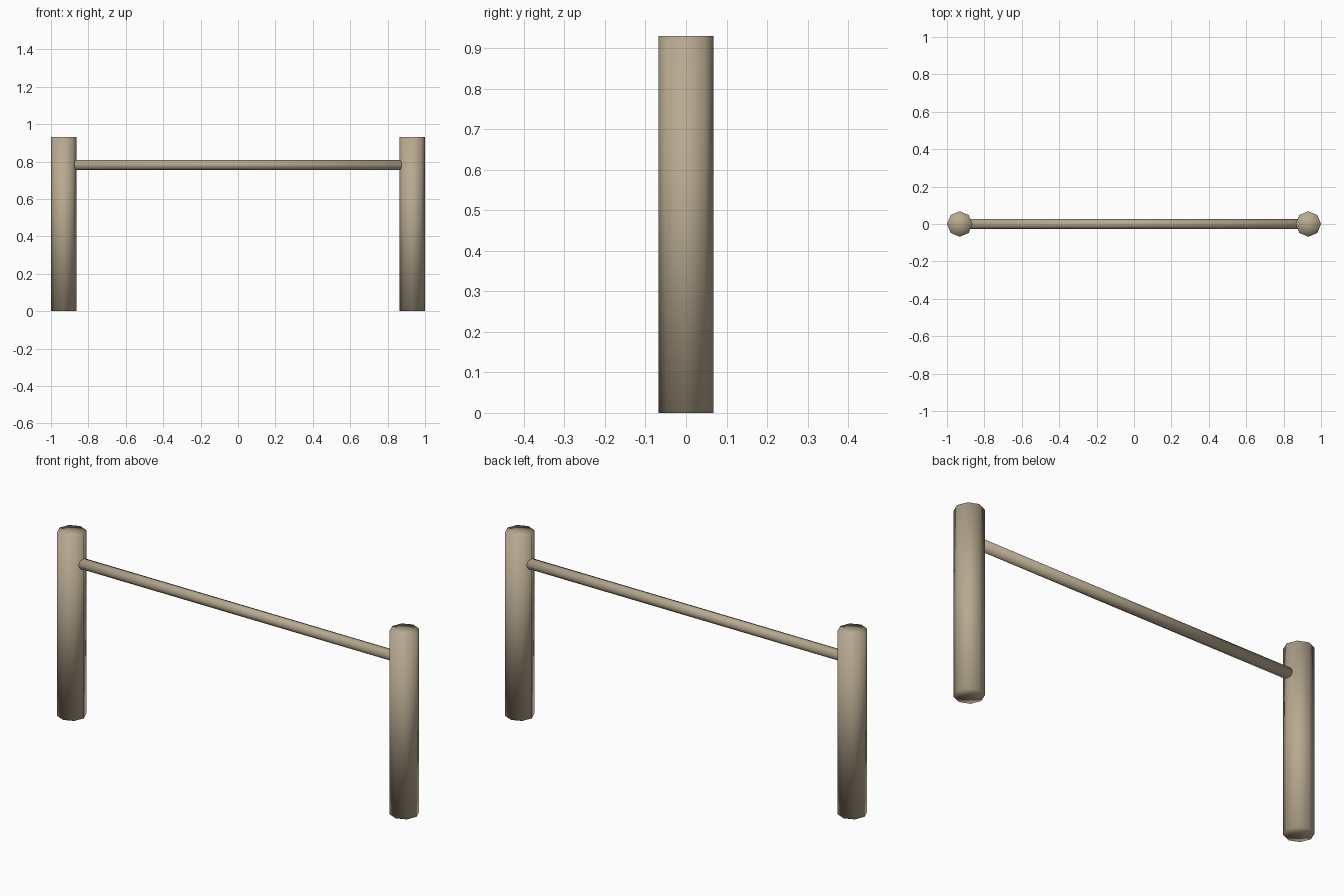
import bpy
import math

if "Cube" in bpy.data.objects:
    bpy.data.objects.remove(bpy.data.objects["Cube"])

wood = bpy.data.materials.new("weathered_wood")
wood.diffuse_color = (0.48, 0.40, 0.28, 1.0)
wood.use_nodes = True
wood.node_tree.nodes["Principled BSDF"].inputs["Base Color"].default_value = wood.diffuse_color

POST_X, POST_R, POST_H = 0.932, 0.068, 0.93
RAIL_Z, RAIL_R = 0.782, 0.027


def pole(name, radius, length, location, rotation=(0, 0, 0)):
    """Eight-sided pole, smooth all over, with fan caps."""
    bpy.ops.mesh.primitive_cylinder_add(
        vertices=8, radius=radius, depth=length, end_fill_type='TRIFAN',
        location=location, rotation=rotation)
    obj = bpy.context.object
    obj.name = name
    obj.data.materials.append(wood)
    bpy.ops.object.shade_smooth()
    return obj


# Two upright posts
for side, name in ((-1, "left_post"), (1, "right_post")):
    pole(name, POST_R, POST_H, (side * POST_X, 0, POST_H / 2))

# Crossbar running between the posts
pole("crossbar", RAIL_R, 2 * POST_X, (0, 0, RAIL_Z), (0, math.pi / 2, 0))
